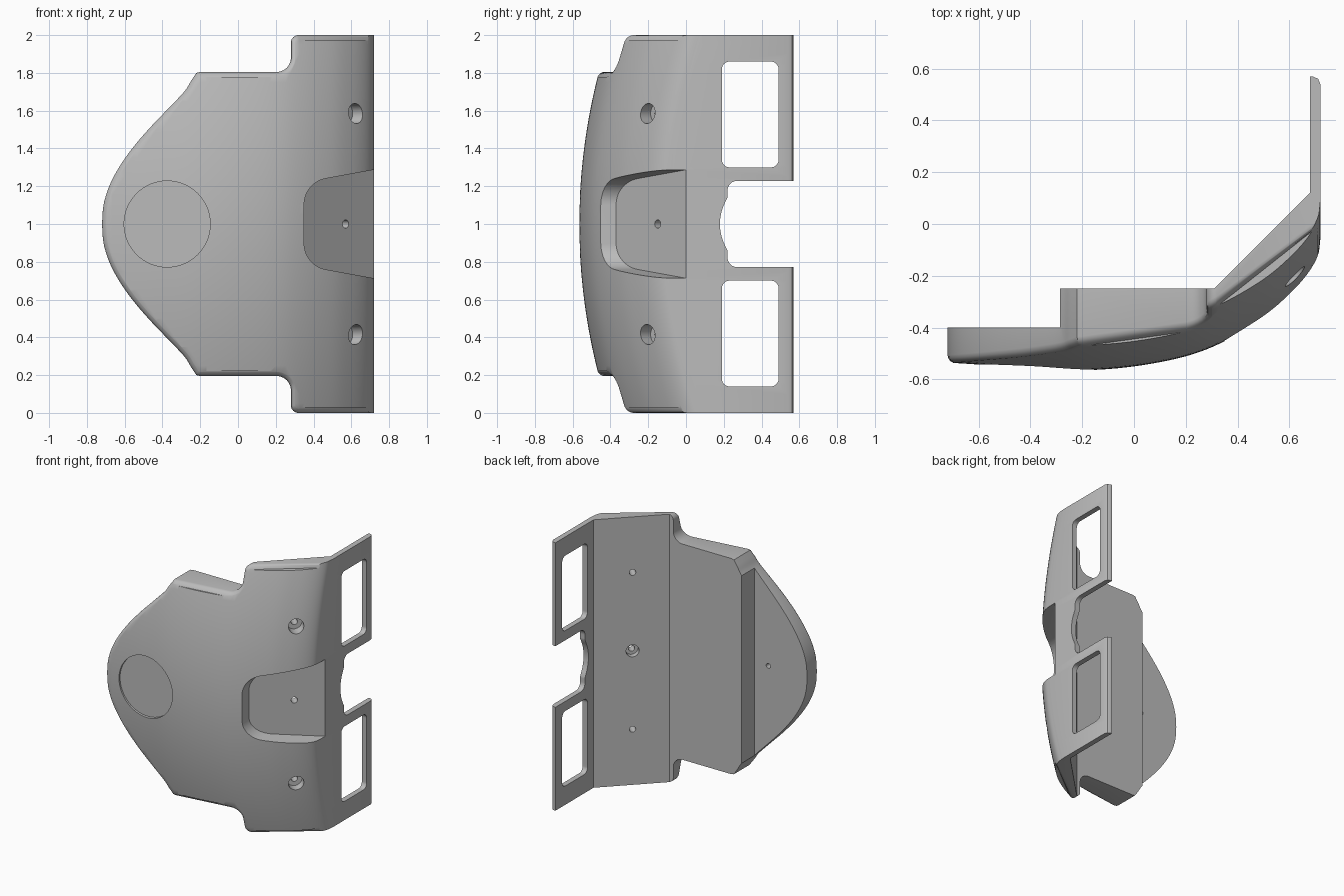
import bpy, bmesh, math
from mathutils import Vector

if "Cube" in bpy.data.objects:
    bpy.data.objects.remove(bpy.data.objects["Cube"])

grey = bpy.data.materials.new("plain grey")
grey.use_nodes = True
colour = (0.5, 0.5, 0.5, 1)
grey.diffuse_color = colour
grey.node_tree.nodes["Principled BSDF"].inputs["Base Color"].default_value = colour


def loft(name, rings):
    """Solid through equal closed rings, capped at both ends."""
    bm = bmesh.new()
    loops = [[bm.verts.new(p) for p in ring] for ring in rings]
    for a, b in zip(loops, loops[1:]):
        for i in range(len(a)):
            j = (i + 1) % len(a)
            bm.faces.new((a[i], a[j], b[j], b[i]))
    bm.faces.new(loops[0])
    bm.faces.new(loops[-1])
    bmesh.ops.recalc_face_normals(bm, faces=bm.faces)
    mesh = bpy.data.meshes.new(name)
    bm.to_mesh(mesh)
    bm.free()
    mesh.materials.append(grey)
    ob = bpy.data.objects.new(name, mesh)
    bpy.context.collection.objects.link(ob)
    return ob


def rounded(corners, steps=8):
    """Polygon with a fillet radius for each corner."""
    out, n = [], len(corners)
    for i, (x, y, r) in enumerate(corners):
        p = Vector((x, y))
        if r == 0:
            out.append(p)
            continue
        u = (Vector(corners[i - 1][:2]) - p).normalized()
        v = (Vector(corners[(i + 1) % n][:2]) - p).normalized()
        half = u.angle(v) / 2
        c = p + (u + v).normalized() * r / math.sin(half)
        s, e = p + u * r / math.tan(half) - c, p + v * r / math.tan(half) - c
        out += [c + s.lerp(e, k / steps).normalized() * r for k in range(steps + 1)]
    return out


def spline(points, steps=6):
    """Smooth curve through the points."""
    p = [Vector(q) for q in points]
    p = [2 * p[0] - p[1]] + p + [2 * p[-1] - p[-2]]
    out = []
    for a, b, c, d in zip(p, p[1:], p[2:], p[3:]):
        for k in range(steps):
            t = k / steps
            out.append(0.5 * (2 * b + (c - a) * t + (2 * a - 5 * b + 4 * c - d) * t * t
                              + (3 * b - a - 3 * c + d) * t ** 3))
    return out + [p[-2]]


def mirrored(half):
    """Add the lower half of a shape that is symmetric about z = 1."""
    return half + [(h[0], 2 - h[1], *h[2:]) for h in reversed(half)]


def inset(poly, dist):
    out, n = [], len(poly)
    area = sum(poly[i - 1].x * poly[i].y - poly[i].x * poly[i - 1].y for i in range(n))
    side = 1 if area > 0 else -1
    for i, p in enumerate(poly):
        a, b = (p - poly[i - 1]).normalized(), (poly[(i + 1) % n] - p).normalized()
        na, nb = Vector((-a.y, a.x)) * side, Vector((-b.y, b.x)) * side
        m = (na + nb).normalized()
        out.append(p + m * dist / max(m.dot(na), 0.5))
    return out


def combine(target, tool, operation="DIFFERENCE"):
    mod = target.modifiers.new("cut", "BOOLEAN")
    mod.operation, mod.object, mod.solver = operation, tool, "EXACT"
    bpy.context.view_layer.objects.active = target
    bpy.ops.object.modifier_apply(modifier=mod.name)
    bpy.data.objects.remove(tool)


def drill(target, start, end, radius, sides=32):
    a, b = Vector(start), Vector(end)
    q = (b - a).to_track_quat("Z", "Y")
    circle = [q @ Vector((radius * math.cos(t), radius * math.sin(t), 0))
              for t in (2 * math.pi * k / sides for k in range(sides))]
    combine(target, loft("drill", [[a + c for c in circle], [b + c for c in circle]]))


# Curved shell: plan profile swept up, with the front falling back at both ends
front = spline([(-0.8, -0.53), (-0.6, -0.543), (-0.4, -0.557), (-0.2, -0.565), (0, -0.55),
                (0.2, -0.511), (0.35, -0.453), (0.5, -0.365), (0.6, -0.282), (0.67, -0.205),
                (0.71, -0.135), (0.72, -0.07)])
back = [(0.72, 0.54), (0.711, 0.561), (0.69, 0.57), (0.68, 0.57), (0.68, 0.12), (0.31, -0.25),
        (-0.285, -0.25), (-0.285, -0.4), (-0.8, -0.4)]


def fall(z):
    return 0.16 * (z - 1) ** 2


def front_y(x, z):
    x = min(max(x, -0.8), 0.72)
    for a, b in zip(front, front[1:]):
        if x <= b.x:
            return a.y + (b.y - a.y) * (x - a.x) / max(b.x - a.x, 1e-6) + fall(z)
    return front[-1].y + fall(z)


levels = [-0.05 + 2.1 * k / 42 for k in range(43)]
shell = loft("curved_bracket", [[(p.x, p.y + fall(z), z) for p in front]
                                + [(x, y, z) for x, y in back] for z in levels])

# Trim to the front outline, rounding the front edge
nose = spline([(-0.22, 1.8), (-0.25, 1.755), (-0.285, 1.7), (-0.38, 1.6), (-0.475, 1.5),
               (-0.56, 1.4), (-0.63, 1.3), (-0.682, 1.2), (-0.712, 1.1), (-0.72, 1)], 4)
upper = rounded([(0.85, 1, 0), (0.85, 2, 0), (0.28, 2, 0.04), (0.28, 1.805, 0.075),
                 (-0.2, 1.805, 0)])[1:]
half = [(p.x, p.y) for p in upper + nose]
outline = [Vector(p) for p in half + [(x, 2 - z) for x, z in reversed(half[:-1])]]
r = 0.028
rings = [[(p.x, 0.9, p.y) for p in outline]]
for deg in (0, 25, 50, 75):
    a = math.radians(deg)
    ring = inset(outline, r * (1 - math.cos(a)))
    rings.append([(p.x, front_y(p.x, p.y) + r * (1 - math.sin(a)), p.y) for p in ring])
ring = inset(outline, r)
rings.append([(p.x, front_y(p.x, p.y) - 0.003, p.y) for p in ring])
rings.append([(p.x, -0.9, p.y) for p in ring])
combine(shell, loft("trim", rings), "INTERSECT")


# Side flange: two windows and the open notch between them
def side_cut(corners):
    poly = rounded(corners)
    combine(shell, loft("side_cut", [[(x, p.x, p.y) for p in poly] for x in (0.6, 0.9)]))


window = [(0.19, 1.3, 0.04), (0.49, 1.3, 0.04), (0.49, 1.86, 0.04), (0.19, 1.86, 0.04)]
side_cut(window)
side_cut([(y, 2 - z, c) for y, z, c in window])
notch = mirrored([(0.8, 1.228, 0), (0.22, 1.228, 0.05), (0.22, 1.14, 0)])
notch.insert(3, (0.15, 1, 0.25))
side_cut(notch)

# Slanted U-shaped pocket open to the side
pocket = rounded(mirrored([(0.9, 1.325, 0), (0.72, 1.287, 0), (0.35, 1.22, 0.14)]), 12)
combine(shell, loft("pocket", [[(p.x, -0.9, p.y) for p in pocket],
                               [(p.x, p.x - 0.72, p.y) for p in pocket]]))

# Round recess in the front
drill(shell, (-0.375, -0.8, 1), (-0.375, -0.53, 1), 0.228, 64)


# Screw holes square to the slanted wall
def slant(depth, z):
    return ((0.42 + depth) / 2, (0.42 - depth) / 2, z)


for z in (0.415, 1.585):
    drill(shell, slant(0.72, z), slant(1.2, z), 0.053)
for z in (0.415, 1, 1.585):
    drill(shell, slant(0.4, z), slant(1.0, z), 0.022)
drill(shell, slant(0.4, 1), slant(0.62, 1), 0.045)
drill(shell, (-0.4, -0.3, 1), (-0.4, -0.46, 1), 0.018)

# Smooth curved faces, sharp edges kept
bpy.ops.object.select_all(action="DESELECT")
shell.select_set(True)
bpy.context.view_layer.objects.active = shell
bpy.ops.object.shade_smooth_by_angle(angle=math.radians(30))
